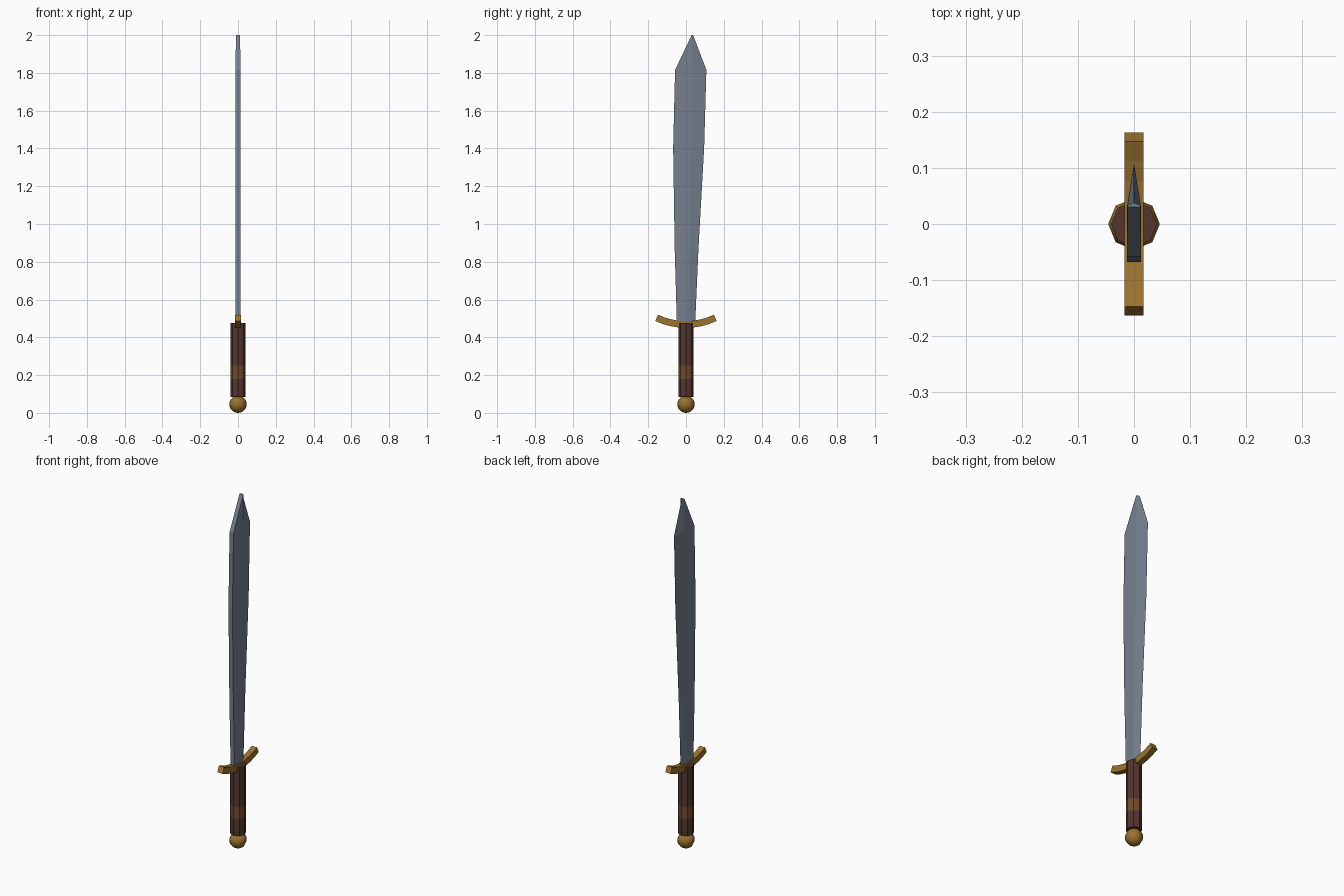
import bpy, bmesh, math

if "Cube" in bpy.data.objects:
    bpy.data.objects.remove(bpy.data.objects["Cube"])


def material(name, rgb):
    m = bpy.data.materials.new(name)
    m.diffuse_color = (*rgb, 1)
    m.use_nodes = True
    m.node_tree.nodes["Principled BSDF"].inputs["Base Color"].default_value = m.diffuse_color
    return m


steel = material("steel", (0.18, 0.215, 0.27))
brass = material("brass", (0.33, 0.17, 0.03))
leather = material("dark_leather", (0.085, 0.036, 0.028))
wrap = material("tan_wrap", (0.17, 0.068, 0.025))


def loft(name, rings, mats):
    """Join matching closed rings of points and cap both ends."""
    bm = bmesh.new()
    loops = [[bm.verts.new(p) for p in r] for r in rings]
    n = len(loops[0])
    for a, b in zip(loops, loops[1:]):
        for i in range(n):
            j = (i + 1) % n
            bm.faces.new((a[i], a[j], b[j], b[i]))
    bm.faces.new(loops[0][::-1])
    bm.faces.new(loops[-1])
    bmesh.ops.recalc_face_normals(bm, faces=bm.faces)
    me = bpy.data.meshes.new(name)
    bm.to_mesh(me)
    bm.free()
    for m in mats:
        me.materials.append(m)
    ob = bpy.data.objects.new(name, me)
    bpy.context.collection.objects.link(ob)
    return ob


# Blade: flat-backed section with a wedge edge; (z, back y, ridge y, edge y, half thickness)
stations = [
    (0.46, -0.048, 0.012, 0.048, 0.0125),
    (0.87, -0.060, 0.018, 0.066, 0.0125),
    (1.40, -0.068, 0.026, 0.096, 0.0125),
    (1.815, -0.058, 0.031, 0.108, 0.0125),
    (2.00, 0.030, 0.033, 0.038, 0.0115),
]
loft("blade", [[(-t, b, z), (t, b, z), (t, r, z), (0, e, z), (-t, r, z)]
               for z, b, r, e, t in stations], [steel])

# Guard: square bar bent upward along an arc
R, T, W, END = 0.377, 0.036, 0.0165, math.radians(25.6)
rings = []
for i in range(9):
    a = END * (i / 4 - 1)
    ring = []
    for x, r in ((-W, R), (W, R), (W, R - T), (-W, R - T)):
        ring.append((x, r * math.sin(a), 0.45 + R - r * math.cos(a)))
    rings.append(ring)
loft("guard", rings, [brass])

# Grip: eight-sided handle with a tan wrapped band
GR = 0.041
grip = loft("grip", [[(GR * math.cos(k * math.pi / 4), GR * math.sin(k * math.pi / 4), z)
                      for k in range(8)] for z in (0.085, 0.18, 0.25, 0.475)],
            [leather, wrap])
for f in grip.data.polygons:
    f.material_index = 1 if 0.18 < f.center.z < 0.25 else 0

# Pommel: ball at the end of the grip
bpy.ops.mesh.primitive_uv_sphere_add(segments=8, ring_count=10, radius=0.046,
                                     location=(0, 0, 0.046))
pommel = bpy.context.object
pommel.name = "pommel"
pommel.data.materials.append(brass)
bpy.ops.object.shade_smooth()
